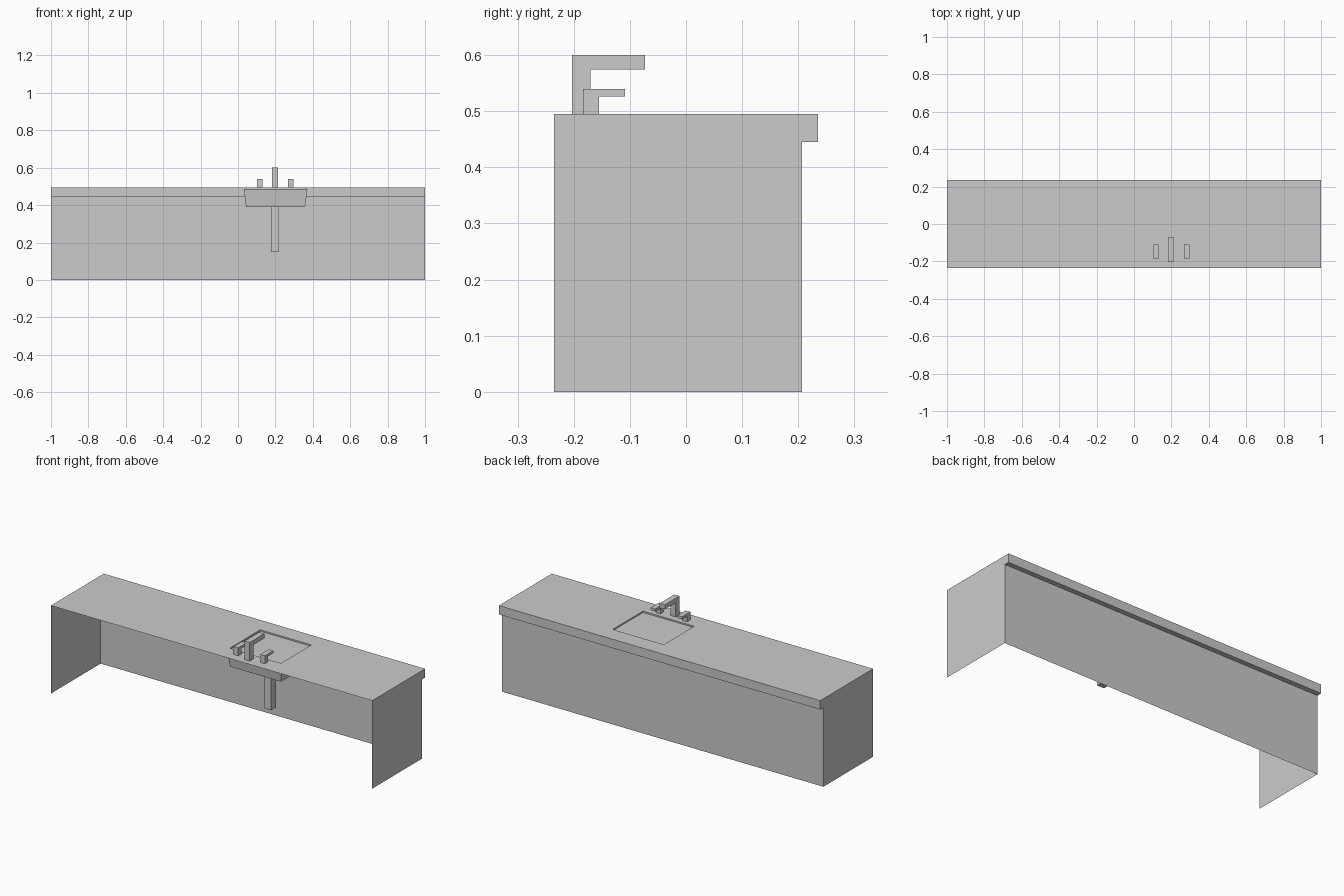
import bpy, bmesh

if "Cube" in bpy.data.objects:
    bpy.data.objects.remove(bpy.data.objects["Cube"])

TOP = 0.495
SX, SY = 0.201, 0.003      # sink centre


def finish(name, bm):
    bmesh.ops.remove_doubles(bm, verts=bm.verts, dist=1e-5)
    bmesh.ops.recalc_face_normals(bm, faces=bm.faces)
    me = bpy.data.meshes.new(name)
    bm.to_mesh(me)
    bm.free()
    ob = bpy.data.objects.new(name, me)
    bpy.context.collection.objects.link(ob)
    return ob


def add_face(bm, pts):
    return bm.faces.new([bm.verts.new(p) for p in pts])


def rect(cx, cy, hx, hy, z):
    return [(cx + sx * hx, cy + sy * hy, z)
            for sx, sy in ((-1, -1), (1, -1), (1, 1), (-1, 1))]


def bridge(bm, a, b):
    for i in range(4):
        j = (i + 1) % 4
        add_face(bm, [a[i], a[j], b[j], b[i]])


def frustum(name, low, high):
    bm = bmesh.new()
    add_face(bm, low[::-1])
    add_face(bm, high)
    bridge(bm, low, high)
    return finish(name, bm)


def extruded(name, cx, half, profile):
    # y-z profile extruded along x
    bm = bmesh.new()
    a = [(cx - half, y, z) for y, z in profile]
    b = [(cx + half, y, z) for y, z in profile]
    add_face(bm, a)
    add_face(bm, b[::-1])
    for i in range(len(a)):
        j = (i + 1) % len(a)
        add_face(bm, [a[i], b[i], b[j], a[j]])
    return finish(name, bm)


# Counter shell: thin sheets, open at the front and bottom
bm = bmesh.new()
prof = [(0.235, TOP), (0.235, 0.445), (0.207, 0.445), (0.207, 0)]
for (y0, z0), (y1, z1) in zip(prof, prof[1:]):
    add_face(bm, [(1, y0, z0), (-1, y0, z0), (-1, y1, z1), (1, y1, z1)])
side = [(-0.235, 0), (-0.235, TOP)] + prof
for x in (-1, 1):
    add_face(bm, [(x, y, z) for y, z in side])
# Worktop with the sink cut-out and its shallow edge
hole = rect(SX, SY, 0.159, 0.135, TOP)
bridge(bm, rect(0, 0, 1, 0.235, TOP), hole)
bridge(bm, hole, rect(SX, SY, 0.159, 0.135, 0.487))
finish("counter", bm)

# Sink basin and drain pipe
frustum("sink", rect(SX, SY, 0.158, 0.133, 0.39), rect(SX, SY, 0.17, 0.146, 0.487))
frustum("drain_pipe", rect(0.198, SY, 0.022, 0.022, 0.15), rect(0.198, SY, 0.022, 0.022, 0.39))


# Tap spout and two handles
def tap(name, cx, half, y0, yc, y1, zb, zt):
    extruded(name, cx, half, [(y0, TOP), (yc, TOP), (yc, zb), (y1, zb), (y1, zt), (y0, zt)])


tap("tap_spout", 0.199, 0.016, -0.203, -0.17, -0.073, 0.574, 0.6)
for n, s in (("left", -1), ("right", 1)):
    tap("tap_handle_" + n, 0.199 + s * 0.083, 0.014, -0.184, -0.155, -0.109, 0.526, 0.54)
